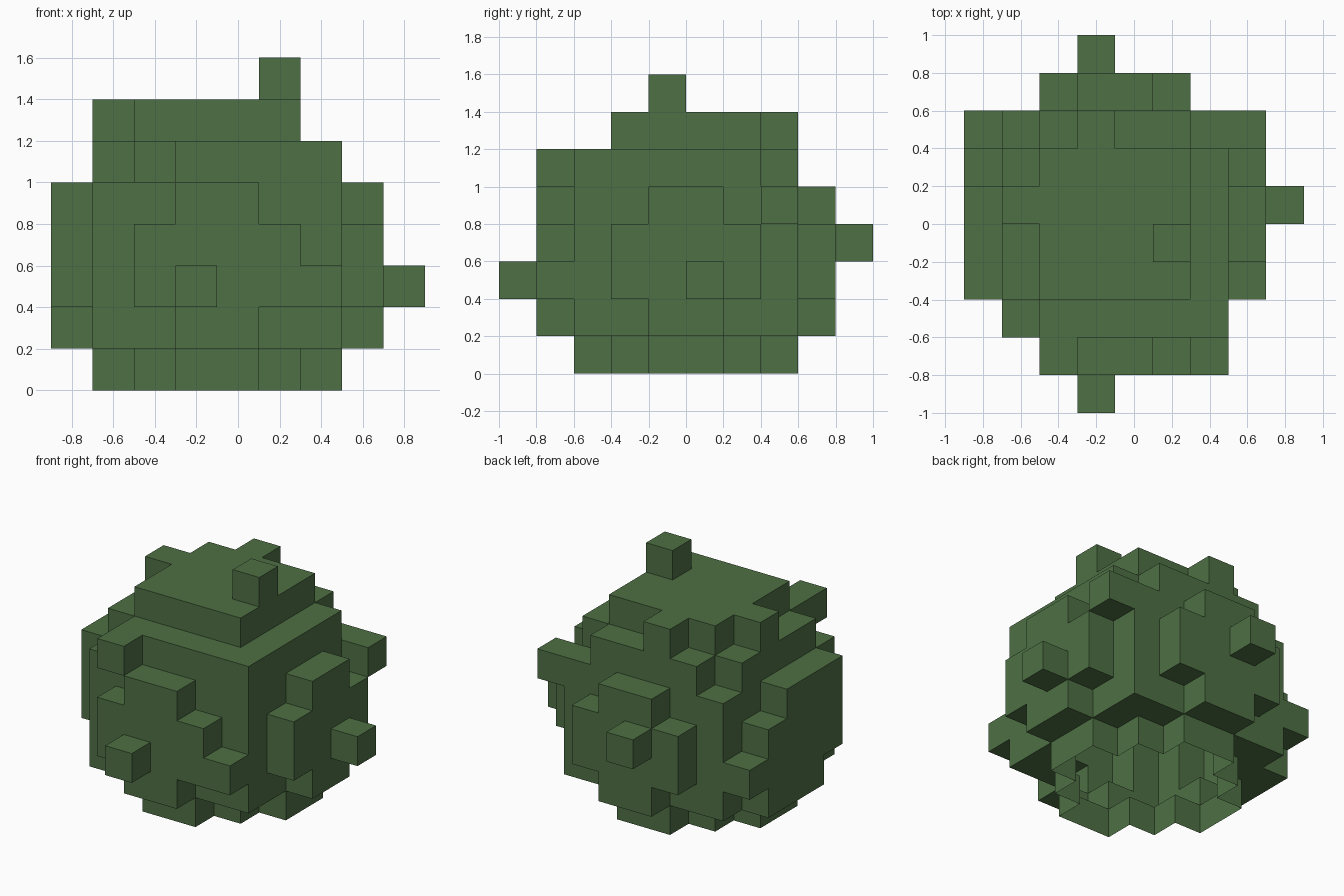
import bpy
import bmesh
from itertools import product
from mathutils import Vector

SIZE = 0.2
ORIGIN = Vector((-0.9, -1.0, 0.0))

cube = bpy.data.objects.get("Cube")
if cube:
    bpy.data.objects.remove(cube, do_unlink=True)

cells = set()


def fill(xs, ys, zs):
    """Fill a box of blocks; each range is (first, last), inclusive."""
    cells.update(product(*(range(a, b + 1) for a, b in (xs, ys, zs))))


def add(*blocks):
    cells.update(blocks)


def rounded_cap(axis, level, u, v):
    """A 4 x 4 plate without corners, one block thick, across the given axis."""
    for a, b in product(range(4), repeat=2):
        if a in (1, 2) or b in (1, 2):
            cell = [u + a, v + b]
            cell.insert(axis, level)
            cells.add(tuple(cell))


# Main body, with three upper corners cut away
fill((1, 6), (2, 7), (1, 5))
cells -= {(1, 2, 5), (1, 7, 5), (6, 7, 5)}

# Stepped round foot
for inset in range(3):
    fill((1 + inset, 6 - inset), (4 - inset, 5 + inset), (0, 0))

# Bulging caps on the four sides
rounded_cap(0, 7, 3, 1)
rounded_cap(0, 0, 3, 1)
rounded_cap(1, 1, 2, 1)
rounded_cap(1, 8, 2, 1)

# Crown
fill((2, 5), (3, 6), (6, 6))
add((1, 5, 6), (3, 7, 6))

# Stray leaf blocks growing along the caps
add((0, 3, 4), (0, 6, 1), (0, 7, 2))
add((6, 1, 2), (2, 1, 5), (7, 7, 4))

# Single blocks sticking out: right, front, back, top
add((8, 5, 2), (3, 0, 2), (3, 9, 3), (5, 4, 7))

# Leaf colour
leaf = bpy.data.materials.new("leaf_green")
leaf.use_nodes = True
colour = (0.076, 0.162, 0.058, 1.0)
leaf.diffuse_color = colour
shader = next(n for n in leaf.node_tree.nodes if n.type == 'BSDF_PRINCIPLED')
shader.inputs["Base Color"].default_value = colour
shader.inputs["Roughness"].default_value = 0.9

# Outer skin only, open underneath
bm = bmesh.new()
corners = {}


def corner(p):
    if p not in corners:
        corners[p] = bm.verts.new(ORIGIN + Vector(p) * SIZE)
    return corners[p]


for cell in sorted(cells):
    for axis, side in product(range(3), (0, 1)):
        beyond = list(cell)
        beyond[axis] += 2 * side - 1
        if tuple(beyond) in cells or beyond[2] < 0:
            continue
        u, v = (axis + 1) % 3, (axis + 2) % 3
        loop = []
        for du, dv in ((0, 0), (1, 0), (1, 1), (0, 1)):
            p = list(cell)
            p[axis] += side
            p[u] += du
            p[v] += dv
            loop.append(corner(tuple(p)))
        bm.faces.new(loop if side else loop[::-1])

mesh = bpy.data.meshes.new("bush_leaves")
bm.to_mesh(mesh)
bm.free()
mesh.materials.append(leaf)
bush = bpy.data.objects.new("bush_leaves", mesh)
bpy.context.collection.objects.link(bush)
